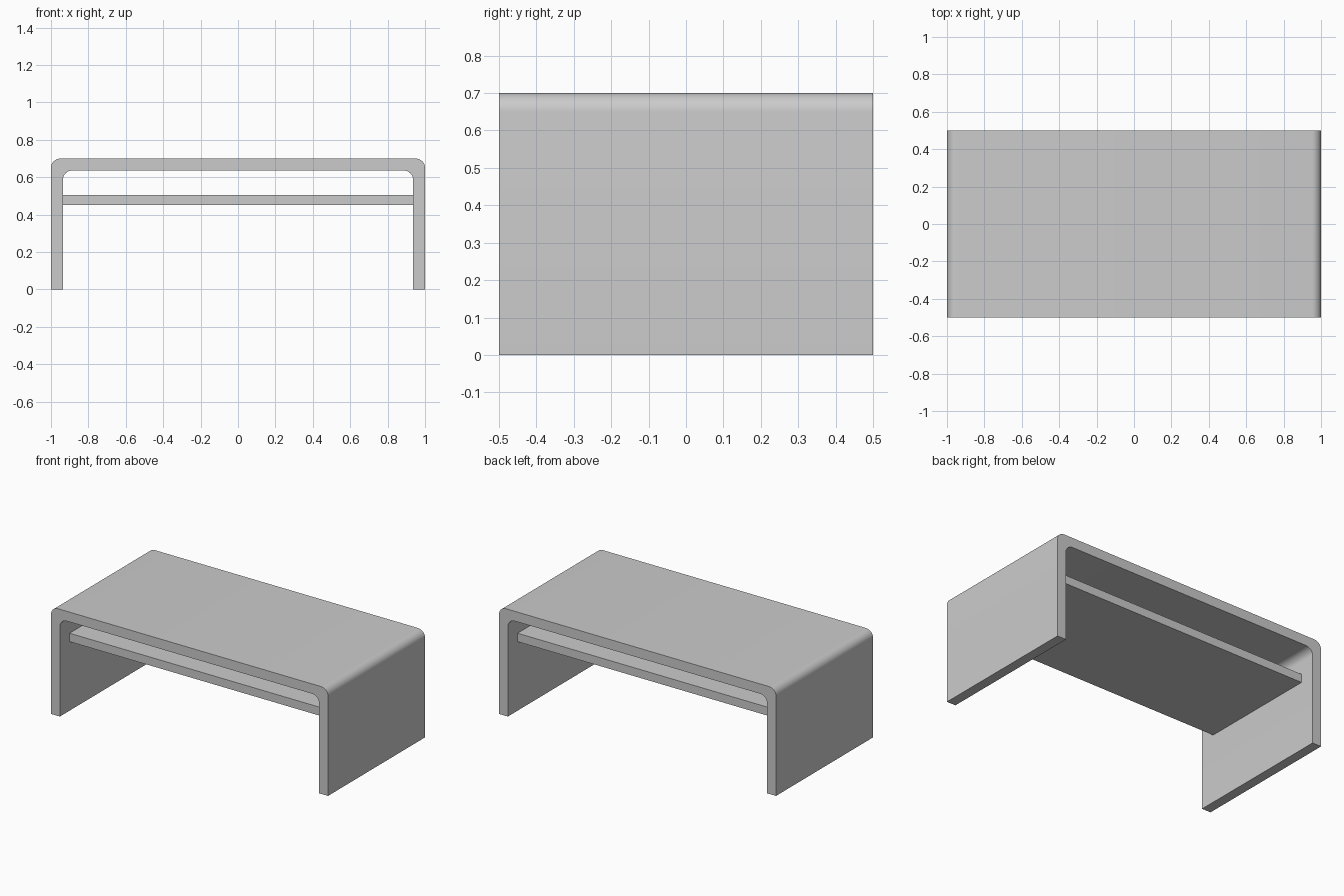
import bpy, math

if "Cube" in bpy.data.objects:
    bpy.data.objects.remove(bpy.data.objects["Cube"])

W, H, D, T = 1.0, 0.70, 0.5, 0.064   # half width, height, half depth, panel thickness
R, SEG = 0.05, 8                     # corner radius and segments


def arch(half_w, top):
    """Open arch outline from the left foot over to the right foot."""
    right = []
    for i in range(SEG + 1):
        a = math.pi / 2 * (1 - i / SEG)
        right.append((half_w - R + R * math.cos(a), top - R + R * math.sin(a)))
    right.append((half_w, 0.0))
    return [(-x, z) for x, z in reversed(right)] + right


def finish(name, verts, faces):
    mesh = bpy.data.meshes.new(name)
    mesh.from_pydata(verts, [], faces)
    obj = bpy.data.objects.new(name, mesh)
    bpy.context.collection.objects.link(obj)
    bpy.context.view_layer.objects.active = obj
    obj.select_set(True)
    bpy.ops.object.mode_set(mode='EDIT')
    bpy.ops.mesh.select_all(action='SELECT')
    bpy.ops.mesh.normals_make_consistent(inside=False)
    bpy.ops.object.mode_set(mode='OBJECT')
    bpy.ops.object.shade_smooth_by_angle(angle=math.radians(30))
    obj.select_set(False)
    return obj


# Table frame: top and both side panels as one bent sheet
outer, inner = arch(W, H), arch(W - T, H - T)
n = len(outer)
rings = [(outer, -D), (inner, -D), (inner, D), (outer, D)]
verts = [(x, y, z) for ring, y in rings for x, z in ring]
faces = []
for r in range(4):
    a, b = r * n, (r + 1) % 4 * n
    faces += [(a + i, a + i + 1, b + i + 1, b + i) for i in range(n - 1)]
faces += [tuple(r * n + e for r in range(4)) for e in (0, n - 1)]
finish("table_frame", verts, faces)

# Shelf between the side panels, set back at front and rear
bpy.ops.mesh.primitive_cube_add(size=1, location=(0, 0, 0.478))
shelf = bpy.context.object
shelf.name = "shelf"
shelf.scale = (2 * (W - T), 0.8, 0.055)
bpy.ops.object.transform_apply(location=False, rotation=False, scale=True)
